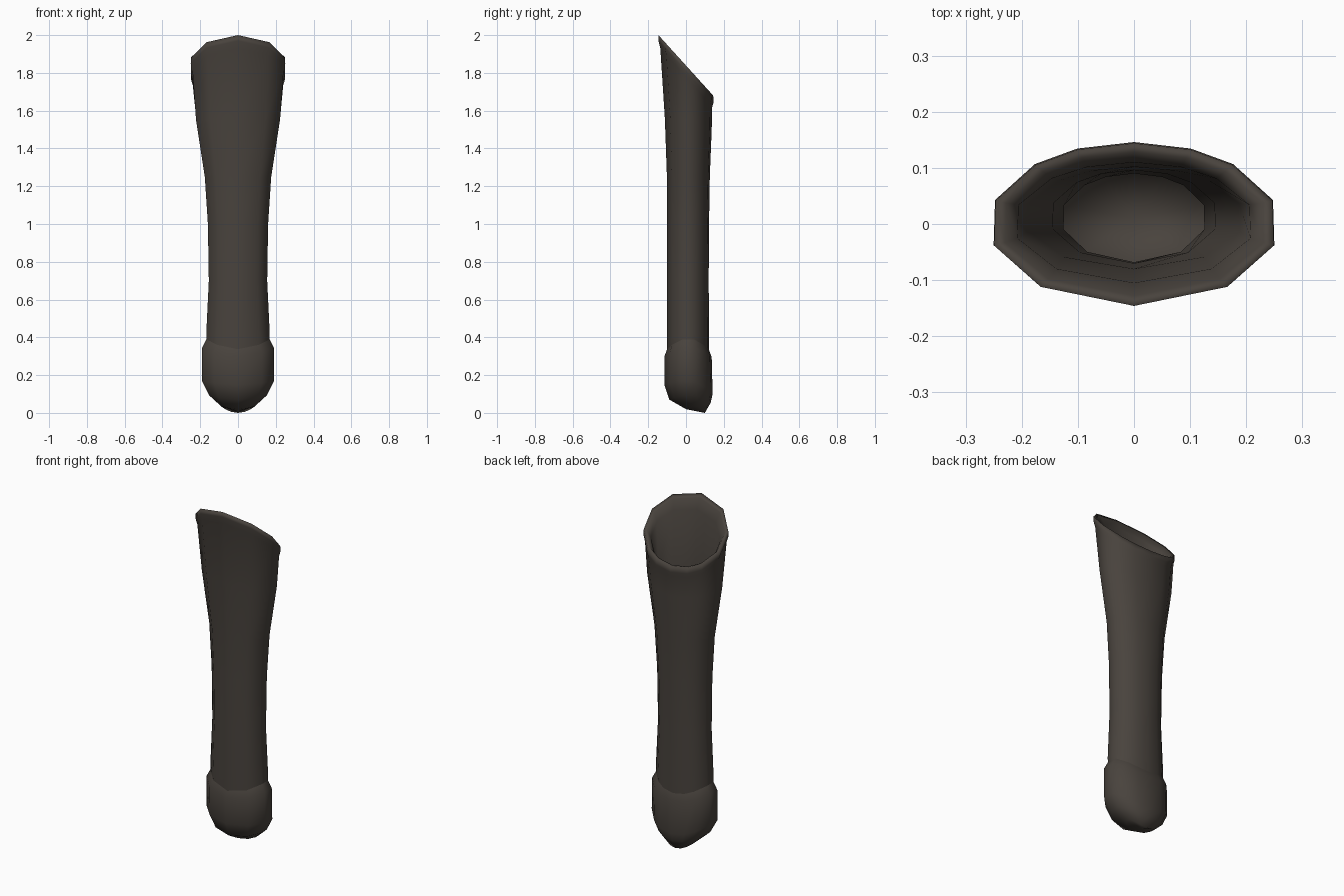
import bpy, bmesh, math

mat = bpy.data.materials.new("dark brown leather")
mat.diffuse_color = (0.066, 0.056, 0.047, 1)

# Twelve points round the section, wider spaced at the front
half = [40, 75, 107, 137, 157]
ANGLES = [0] + half + [180] + [360 - a for a in reversed(half)]


def add_ring(bm, xr, yf, yb, zf, zs, zb, power=2):
    """Oval ring: half width, front/back y, and z at front, side and back."""
    yc, yr = (yf + yb) / 2, (yb - yf) / 2
    verts = []
    for a in ANGLES:
        s, c = math.sin(math.radians(a)), -math.cos(math.radians(a))
        z = zs + ((zf if c < 0 else zb) - zs) * abs(c) ** power
        verts.append(bm.verts.new((xr * s, yc + yr * c, z)))
    return verts


def make_part(name, rings, start=None, end=None):
    bm = bmesh.new()
    loops = [add_ring(bm, *r) for r in rings]
    n = len(ANGLES)
    for lo, hi in zip(loops, loops[1:]):
        for i in range(n):
            j = (i + 1) % n
            bm.faces.new((lo[i], lo[j], hi[j], hi[i]))
    for point, loop in ((start, loops[0]), (end, loops[-1])):
        if point:
            tip = bm.verts.new(point)
            for i in range(n):
                bm.faces.new((loop[i], loop[(i + 1) % n], tip))
    bmesh.ops.recalc_face_normals(bm, faces=bm.faces)
    me = bpy.data.meshes.new(name)
    bm.to_mesh(me)
    bm.free()
    me.materials.append(mat)
    for p in me.polygons:
        p.use_smooth = True
    ob = bpy.data.objects.new(name, me)
    bpy.context.collection.objects.link(ob)
    return ob


# Sleeve: outer wall, slanted lip, then inner wall down to a floor
make_part("sleeve", [
    (0.172, -0.100, 0.122, 0.31, 0.36, 0.31),
    (0.174, -0.100, 0.122, 0.40, 0.42, 0.40),
    (0.160, -0.100, 0.120, 0.70, 0.70, 0.70),
    (0.165, -0.100, 0.122, 1.00, 1.00, 1.00),
    (0.182, -0.101, 0.126, 1.25, 1.25, 1.25),
    (0.230, -0.112, 0.136, 1.56, 1.55, 1.50),
    (0.250, -0.136, 0.139, 1.93, 1.78, 1.62, 1),
    (0.259, -0.146, 0.146, 1.97, 1.81, 1.645, 1),
    (0.258, -0.146, 0.144, 2.00, 1.84, 1.68, 1),
    (0.238, -0.128, 0.128, 1.98, 1.83, 1.68, 1),
    (0.215, -0.105, 0.110, 1.92, 1.79, 1.65, 1),
    (0.195, -0.080, 0.102, 1.56, 1.55, 1.50),
    (0.150, -0.070, 0.096, 1.25, 1.25, 1.25),
    (0.130, -0.068, 0.090, 0.70, 0.70, 0.70),
    (0.140, -0.070, 0.092, 0.35, 0.35, 0.35),
], end=(0, 0.01, 0.33))

# Rounded end cap, stepped out from the sleeve
make_part("end_cap", [
    (0.090, 0.000, 0.100, 0.020, 0.035, 0.000),
    (0.158, -0.088, 0.131, 0.070, 0.095, 0.055),
    (0.197, -0.115, 0.141, 0.150, 0.170, 0.100),
    (0.196, -0.114, 0.136, 0.300, 0.350, 0.295),
    (0.172, -0.099, 0.121, 0.340, 0.395, 0.335),
], start=(0, 0.06, 0.008))
